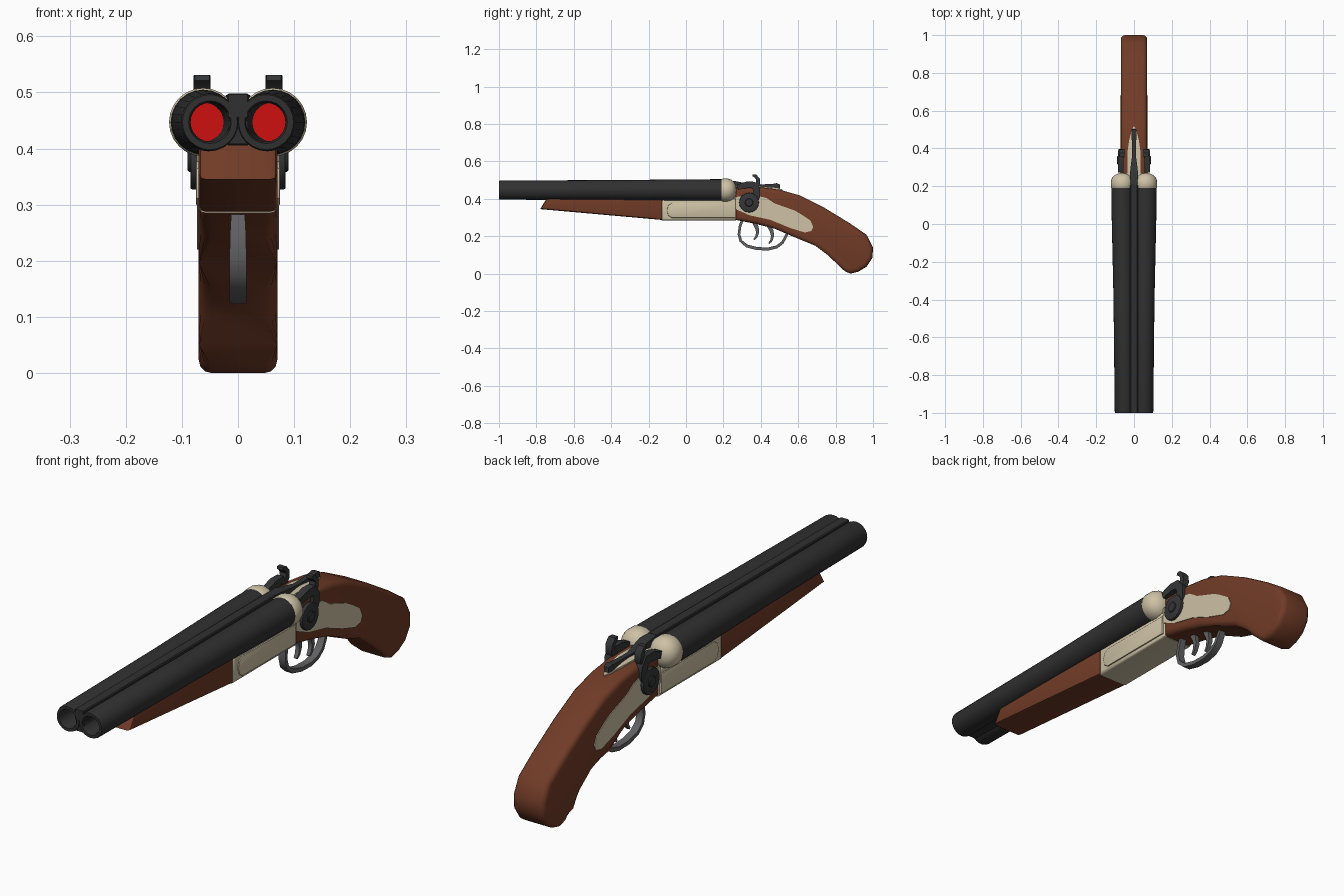
import bpy, bmesh, math
from mathutils import Vector


def mat(name, rgb):
    m = bpy.data.materials.new(name)
    m.diffuse_color = (*rgb, 1)
    return m


WOOD = mat("wood", (0.165, 0.044, 0.020))
TAN = mat("tan_metal", (0.62, 0.54, 0.38))
BLACK = mat("barrel_black", (0.030, 0.030, 0.031))
DARK = mat("hammer_dark", (0.035, 0.036, 0.038))
GREY = mat("guard_grey", (0.12, 0.12, 0.125))
RED = mat("shell_red", (0.62, 0.005, 0.005))


def finish(name, bm, mats, angle=35):
    bmesh.ops.recalc_face_normals(bm, faces=bm.faces[:])
    me = bpy.data.meshes.new(name)
    bm.to_mesh(me)
    bm.free()
    for m in mats:
        me.materials.append(m)
    for p in me.polygons:
        p.use_smooth = True
    me.set_sharp_from_angle(angle=math.radians(angle))
    ob = bpy.data.objects.new(name, me)
    bpy.context.collection.objects.link(ob)
    return ob


def prism(name, pts, x0, x1, m, bevel=0.0, seg=3):
    """Side profile of (y, z) points extruded in x, with its long edges rounded."""
    bm = bmesh.new()
    a = [bm.verts.new((x0, y, z)) for y, z in pts]
    f = bm.faces.new(a)
    r = bmesh.ops.extrude_face_region(bm, geom=[f])
    for v in r["geom"]:
        if isinstance(v, bmesh.types.BMVert):
            v.co.x = x1
    if bevel:
        rim = [e for e in bm.edges if abs(e.verts[0].co.x - e.verts[1].co.x) < 1e-5]
        bmesh.ops.bevel(bm, geom=rim, offset=bevel, segments=seg, profile=0.5,
                        affect='EDGES', clamp_overlap=True)
    return finish(name, bm, [m])


def loft(name, loops, mats, angle=35):
    """Skin between equal loops, capped at both ends; last cap takes the last material."""
    bm = bmesh.new()
    rows = [[bm.verts.new(p) for p in l] for l in loops]
    n = len(rows[0])
    for a, b in zip(rows, rows[1:]):
        for i in range(n):
            j = (i + 1) % n
            bm.faces.new((a[i], a[j], b[j], b[i]))
    bm.faces.new(rows[0])
    bm.faces.new(rows[-1]).material_index = len(mats) - 1
    return finish(name, bm, mats, angle)


def ring(x, y, z, r, n=24):
    return [(x + r * math.cos(2 * math.pi * i / n), y, z + r * math.sin(2 * math.pi * i / n))
            for i in range(n)]


def strip(name, path, m, cx=0.0):
    """Flat bar along a path of (y, z, thickness, half width in x)."""
    loops = []
    for i, (y, z, t, w) in enumerate(path):
        p, q = path[max(i - 1, 0)], path[min(i + 1, len(path) - 1)]
        d = Vector((q[0] - p[0], q[1] - p[1])).normalized() * t / 2
        ny, nz = -d.y, d.x
        loops.append([(cx - w, y + ny, z + nz), (cx + w, y + ny, z + nz),
                      (cx + w, y - ny, z - nz), (cx - w, y - ny, z - nz)])
    return loft(name, loops, [m], 45)


def disc(y, z, r, n=16):
    return [(y + r * math.cos(2 * math.pi * i / n), z + r * math.sin(2 * math.pi * i / n))
            for i in range(n)]


# Grip stock
prism("grip_stock", [(.262, .288), (.37, .267), (.475, .24), (.58, .195), (.69, .15), (.757, .10),
                     (.81, .05), (.85, .012), (.88, 0), (.92, .01), (.965, .037), (.997, .085),
                     (1.0, .14), (.965, .208), (.875, .270), (.74, .352), (.61, .418),
                     (.50, .449), (.40, .462), (.262, .462)], -.07, .07, WOOD, .022)

# Fore-end wood
prism("fore_end", [(-.78, .345), (-.125, .287), (-.125, .41), (-.74, .41)],
      -.07, .07, WOOD, .012, 2)

# Receiver body and breech block
prism("receiver", [(-.13, .285), (.267, .285), (.267, .40), (-.13, .40)], -.07, .07, TAN, .012)
prism("breech_block", [(.195, .38), (.267, .38), (.267, .465), (.195, .475)], -.06, .06, TAN, .006, 2)

# Raised rounded panels on the receiver sides
panel = [(.262, .298), (.262, .378), (-.075, .378), (-.095, .365), (-.103, .338),
         (-.095, .311), (-.075, .298)]

# Inlaid side plates behind the hammers
plate = [(.265, .345), (.34, .312), (.45, .288), (.555, .245), (.635, .22), (.67, .228),
         (.68, .25), (.665, .285), (.62, .315), (.58, .338), (.475, .375), (.43, .405),
         (.36, .42), (.265, .41)]

for s, side in ((1, "right"), (-1, "left")):
    prism(side + "_receiver_panel", panel, s * .06, s * .075, TAN, .004, 2)
    prism(side + "_side_plate", plate, s * .065, s * .073, TAN)

    # Barrel with hollow bore, red shell face at the far end
    prof = [(.2, .062, .058), (.05, .061, .0575), (-.4, .0555, .053), (-.992, .0505, .0515),
            (-1.0, .05, .049), (-1.0, .05, .038), (-.99, .05, .0345), (.02, .06, .0345)]
    loft(side + "_barrel", [ring(s * x, y, .447, r) for y, x, r in prof], [BLACK, RED])

    # Rounded breech fence
    prof = [(.19, .058), (.195, .061), (.225, .061), (.243, .055), (.257, .043), (.266, .026),
            (.27, .008)]
    loft(side + "_fence", [ring(s * .062, y, .447, r) for y, r in prof], [TAN], 50)

    # Hammer: pivot disc, screw, neck, striking head, thumb spur
    prism(side + "_hammer_disc", disc(.337, .38, .053), s * .068, s * .085, DARK, .004, 2)
    prism(side + "_hammer_screw", disc(.337, .38, .022, 12), s * .08, s * .09, DARK, .003, 1)
    strip(side + "_hammer_neck", [(.345, .37, .05, .010), (.375, .415, .045, .011),
                                  (.378, .45, .038, .013), (.36, .475, .036, .014),
                                  (.325, .475, .034, .015), (.275, .462, .028, .014)],
          DARK, s * .070)
    strip(side + "_hammer_spur", [(.365, .455, .032, .012), (.385, .482, .026, .013),
                                  (.385, .505, .02, .015), (.37, .523, .018, .015),
                                  (.355, .526, .010, .013)], DARK, s * .064)

# Rib between the barrels, above and below
prism("top_rib", [(-1.0, .455), (.21, .455), (.21, .498), (-1.0, .496)], -.02, .02, BLACK, .003, 1)
prism("lower_rib", [(-.995, .408), (.2, .395), (.2, .45), (-.995, .45)], -.018, .018, BLACK)

# Tang plate on top of the stock
strip("tang_plate", [(.265, .463, .01, .035), (.38, .464, .01, .035), (.44, .459, .01, .026),
                     (.49, .452, .01, .014), (.515, .447, .008, .003)], TAN)

# Opening lever along the tang
strip("top_lever", [(.20, .485, .025, .016), (.26, .48, .03, .022), (.30, .472, .03, .018),
                    (.36, .466, .022, .010), (.42, .468, .02, .010), (.46, .465, .028, .013),
                    (.485, .466, .036, .014), (.502, .467, .02, .010)], DARK)

# Trigger guard
strip("trigger_guard", [(.30, .285, .014, .012), (.288, .25, .014, .014), (.283, .21, .014, .015),
                        (.293, .175, .015, .015), (.325, .148, .016, .015), (.38, .134, .016, .015),
                        (.44, .132, .016, .015), (.485, .143, .016, .015), (.515, .165, .015, .015),
                        (.532, .195, .014, .014), (.545, .225, .014, .012)], GREY)

# Two triggers
for i, (y, z) in enumerate(((.365, .275), (.445, .255))):
    strip("front_trigger" if i == 0 else "rear_trigger",
          [(y, z, .024, .009), (y + .014, z - .03, .02, .009), (y + .018, z - .055, .016, .009),
           (y + .010, z - .08, .012, .008), (y - .002, z - .094, .008, .007)], GREY)
